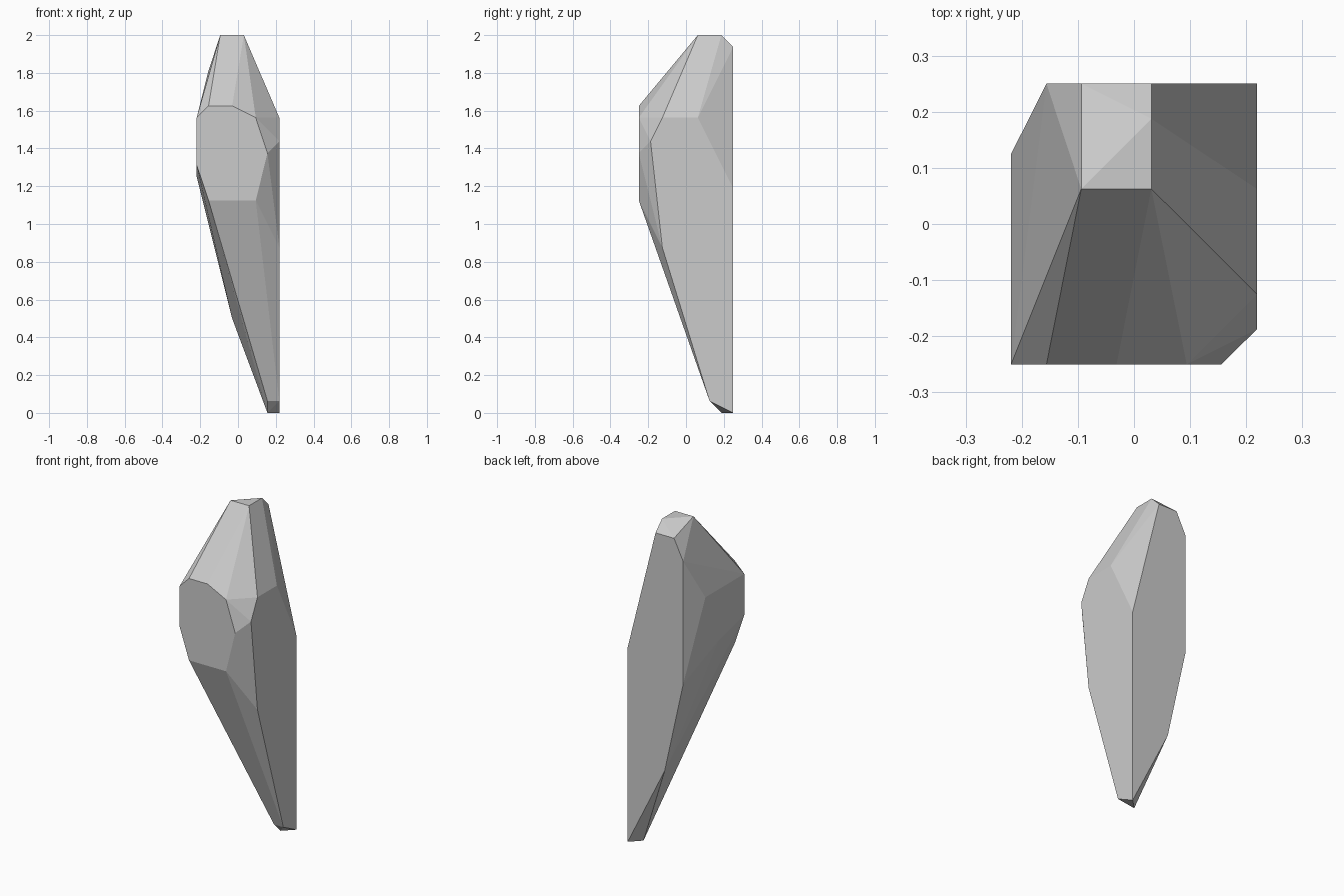
import bpy, bmesh

if "Cube" in bpy.data.objects:
    bpy.data.objects.remove(bpy.data.objects["Cube"])

# Corner profiles of the faceted shard, on the sides it is cut flat against
front = [(-.219, 1.5625), (-.156, 1.625), (-.031, 1.625), (.094, 1.5625),
         (.156, 1.375), (.094, 1.125), (-.156, 1.125), (-.219, 1.3125)]      # x, z at y=-0.25
back = [(-.094, 1.9375), (.031, 1.9375), (.219, 1.1875), (.219, 0),
        (-.031, .5), (-.156, 1.0625), (-.156, 1.8125)]                       # x, z at y=0.25
right = [(.0625, 1.5625), (-.125, 1.5625), (-.1875, 1.4375),
         (-.125, .875), (.125, .0625)]                                       # y, z at x=0.219
left = [(.125, 1.5625), (0, 1.25)]                                           # y, z at x=-0.219
top = [(-.094, .0625), (.031, .0625), (.031, .1875)]                         # x, y at z=2
tip = [(.156, .1875, 0), (.156, .125, .0625)]                                # bottom point

points = ([(x, -.25, z) for x, z in front] + [(x, .25, z) for x, z in back]
          + [(.219, y, z) for y, z in right] + [(-.219, y, z) for y, z in left]
          + [(x, y, 2) for x, y in top] + tip)

# Wrap the corners in flat facets
bm = bmesh.new()
for p in points:
    bm.verts.new(p)
bmesh.ops.convex_hull(bm, input=bm.verts[:])
bmesh.ops.dissolve_limit(bm, angle_limit=0.01, verts=bm.verts[:], edges=bm.edges[:])
bmesh.ops.recalc_face_normals(bm, faces=bm.faces[:])
mesh = bpy.data.meshes.new("crystal_shard")
bm.to_mesh(mesh)
bm.free()
bpy.context.collection.objects.link(bpy.data.objects.new("crystal_shard", mesh))
